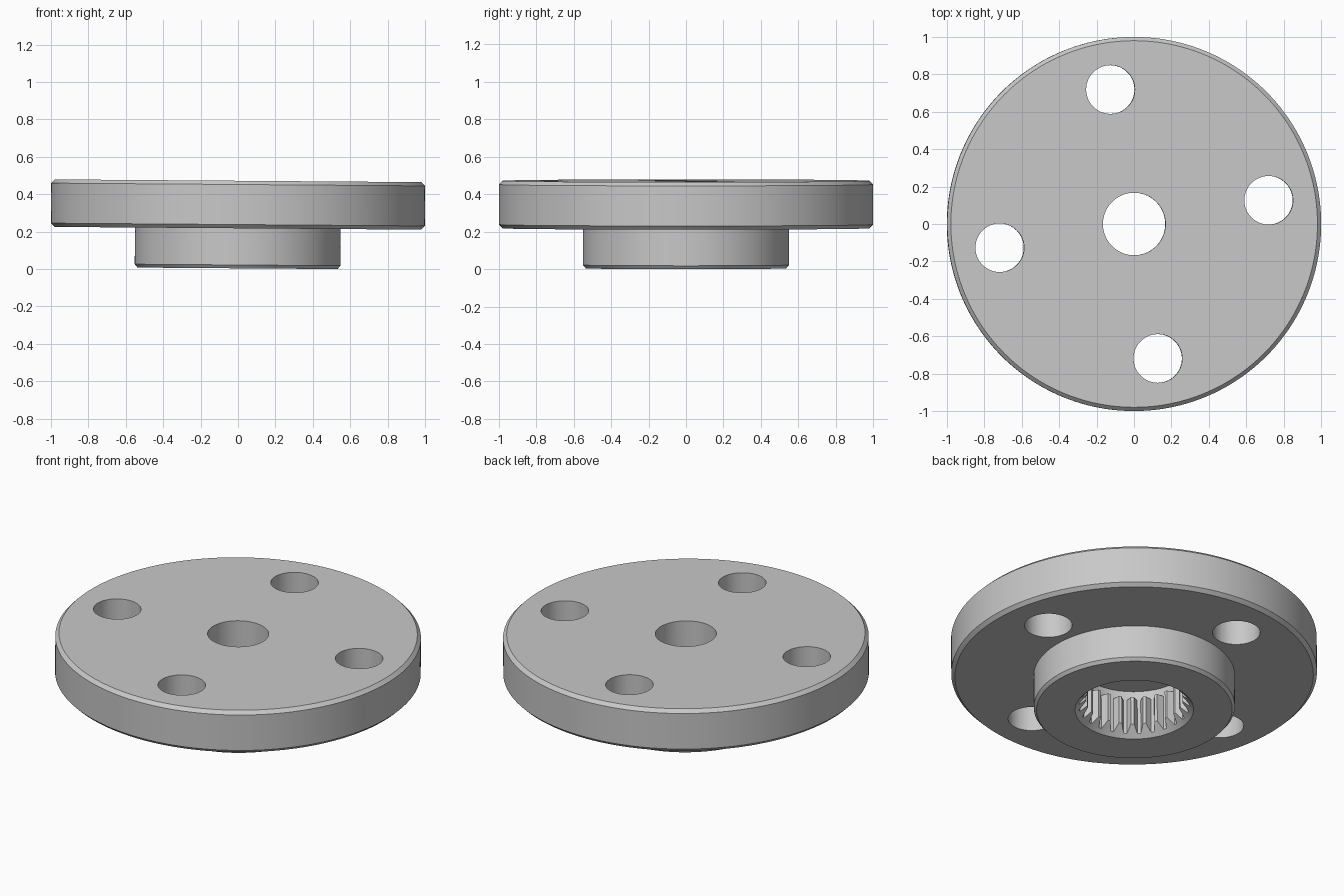
import bpy, bmesh, math
from mathutils import Matrix

cube = bpy.data.objects.get("Cube")
if cube:
    bpy.data.objects.remove(cube, do_unlink=True)

TEETH = 25
STEPS = 8                      # points per spline tooth
SEGMENTS = TEETH * STEPS
TILT = 0.0075

metal = bpy.data.materials.new("grey metal")
metal.use_nodes = True
grey = (0.58, 0.58, 0.58, 1)
metal.diffuse_color = grey
metal.node_tree.nodes["Principled BSDF"].inputs["Base Color"].default_value = grey

# Cross-section loop (radius, height); a pair of points means (root, tip) of the spline
MOUTH, ROOT, TIP = (0.324, 0), (0.303, 0.022), (0.265, 0.062)
profile = [
    (0.167, 0.468), (0.98, 0.468), (1.0, 0.448),        # flange top and edge
    (1.0, 0.234), (0.98, 0.214), (0.55, 0.214),         # flange underside
    (0.55, 0.018), (0.535, 0), MOUTH,                   # hub
    (ROOT, TIP),                                        # chamfered spline entry
    ((ROOT[0], 0.23), (TIP[0], 0.23)),                  # spline end
    (0.307, 0.23), (0.307, 0.288), (0.167, 0.288),      # relief and screw seat
]
tooth = [1, 1, 1, 0.5, 0, 0, 0, 0.5]


def ring(bm, point):
    verts = []
    for i in range(SEGMENTS):
        r, z = point if not isinstance(point[0], tuple) else [
            a + (b - a) * tooth[i % STEPS] for a, b in zip(*point)]
        angle = 2 * math.pi * i / SEGMENTS
        verts.append(bm.verts.new((r * math.cos(angle), r * math.sin(angle), z)))
    return verts


def finish(bm, name):
    bmesh.ops.recalc_face_normals(bm, faces=bm.faces)
    mesh = bpy.data.meshes.new(name)
    bm.to_mesh(mesh)
    bm.free()
    mesh.materials.append(metal)
    obj = bpy.data.objects.new(name, mesh)
    bpy.context.collection.objects.link(obj)
    return obj


# Flange, hub and splined bore as one turned body
bm = bmesh.new()
rings = [ring(bm, p) for p in profile]
for a, b in zip(rings, rings[1:] + rings[:1]):
    for i in range(SEGMENTS):
        j = (i + 1) % SEGMENTS
        bm.faces.new((a[i], a[j], b[j], b[i]))
disc = finish(bm, "splined_flange")

# Four bolt holes
bm = bmesh.new()
for k in range(4):
    spin = Matrix.Rotation(math.radians(10 + 90 * k), 4, "Z")
    bmesh.ops.create_cone(bm, cap_ends=True, segments=64, radius1=0.13, radius2=0.13,
                          depth=0.6, matrix=spin @ Matrix.Translation((0.73, 0, 0.35)))
cutter = finish(bm, "bolt_hole_cutter")
cutter.hide_render = True

cut = disc.modifiers.new("bolt holes", "BOOLEAN")
cut.operation = "DIFFERENCE"
cut.solver = "EXACT"
cut.object = cutter
bpy.ops.object.select_all(action="DESELECT")
disc.select_set(True)
bpy.context.view_layer.objects.active = disc
bpy.ops.object.modifier_apply(modifier=cut.name)
bpy.data.objects.remove(cutter, do_unlink=True)

bpy.ops.object.shade_smooth_by_angle(angle=math.radians(20))

# Slight lean of the whole part
disc.rotation_euler.y = TILT
disc.location = (-0.0025, 0, 0.0041)
